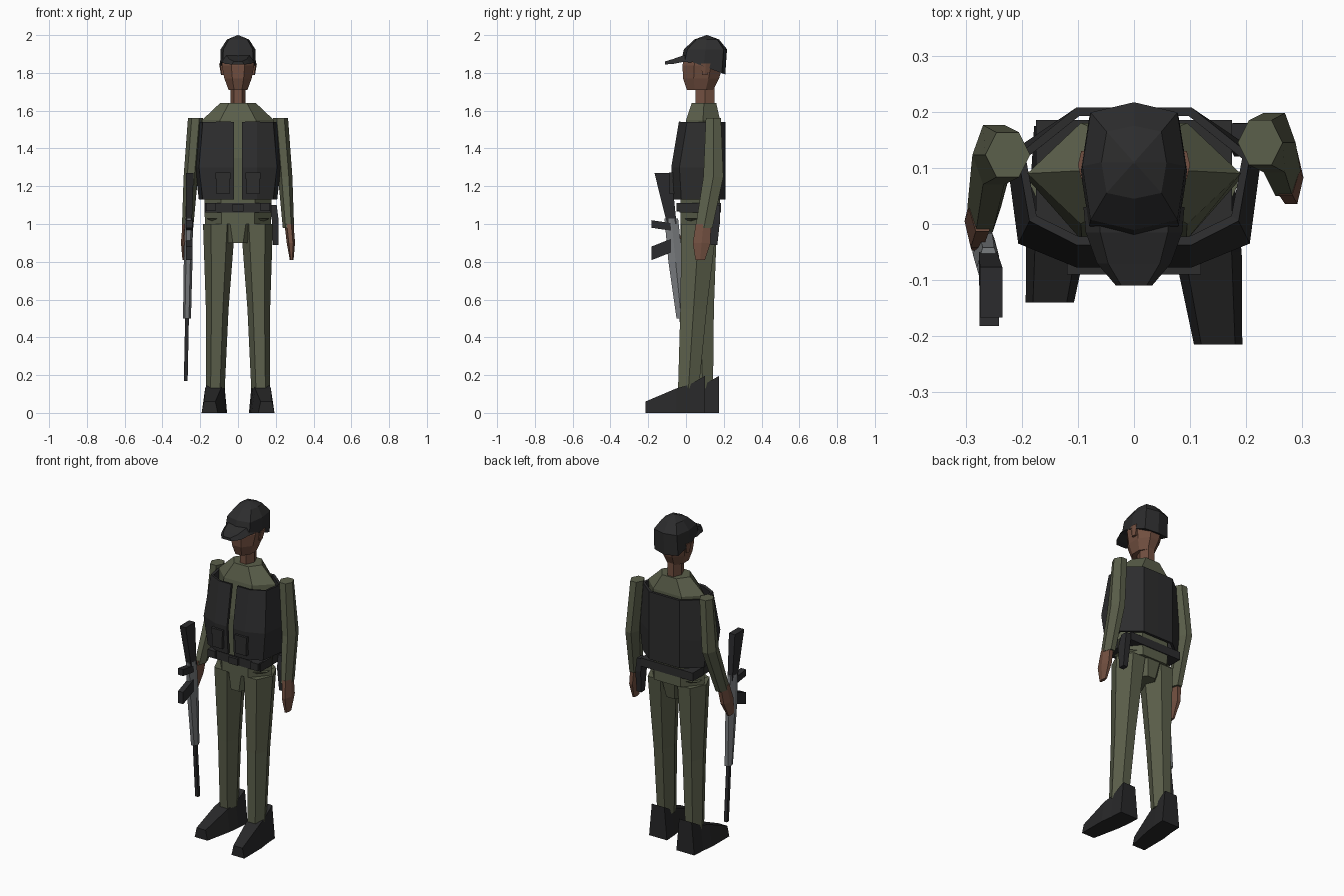
import bpy
import bmesh
from math import cos, sin, tau, copysign

default_cube = bpy.data.objects.get("Cube")
if default_cube:
    bpy.data.objects.remove(default_cube)


def material(name, red, green, blue):
    mat = bpy.data.materials.new(name)
    mat.use_nodes = True
    colour = (red, green, blue, 1)
    mat.diffuse_color = colour
    mat.node_tree.nodes["Principled BSDF"].inputs["Base Color"].default_value = colour
    return mat


olive = material("olive_cloth", .105, .115, .07)
fabric = material("dark_fabric", .026, .026, .027)
leather = material("boot_leather", .021, .021, .022)
skin = material("brown_skin", .17, .08, .052)
steel = material("grey_steel", .19, .2, .21)
polymer = material("black_polymer", .024, .024, .026)


def outline(sides, turn=0, power=1):
    """Regular polygon fitted to a unit square; a low power makes it fuller."""
    points = []
    for k in range(sides):
        angle = tau * (k + turn) / sides
        points.append([copysign(abs(f(angle)) ** power, f(angle)) for f in (cos, sin)])
    wide = max(x for x, y in points)
    deep = max(y for x, y in points)
    return [(x / wide, y / deep) for x, y in points]


square = outline(4, turn=.5)
hexagon = outline(6)
octagon = outline(8, turn=.5)
crown = outline(8, power=.5)
wedge = [(-1, -1), (1, -1), (.7, 1), (-.7, 1)]


def finish(name, mat, bm):
    bmesh.ops.recalc_face_normals(bm, faces=bm.faces)
    mesh = bpy.data.meshes.new(name)
    bm.to_mesh(mesh)
    bm.free()
    mesh.materials.append(mat)
    part = bpy.data.objects.new(name, mesh)
    bpy.context.scene.collection.objects.link(part)
    return part


def bridge(bm, rows, closed):
    """Join neighbouring rows of vertices with quads."""
    for low, high in zip(rows, rows[1:]):
        count = len(low)
        for k in range(count if closed else count - 1):
            n = (k + 1) % count
            bm.faces.new((low[k], low[n], high[n], high[k]))


def loft(name, mat, shape, *sections, forward=False, tilt=0):
    """Sections are centre, centre, half size, half size, position along z (or y)."""
    bm = bmesh.new()
    rows = []
    for a, b, wide, deep, along in sections:
        slope = 0 if rows else tilt
        row = []
        for u, v in shape:
            x, other, place = a + u * wide, b + v * deep, along + slope * v
            row.append(bm.verts.new((x, place, other) if forward else (x, other, place)))
        rows.append(row)
    bridge(bm, rows, closed=True)
    bm.faces.new(rows[0])
    bm.faces.new(rows[-1])
    return finish(name, mat, bm)


def block(name, mat, x, y, z, wide, deep, tall):
    loft(name, mat, square, (x, y, wide, deep, z - tall), (x, y, wide, deep, z + tall))


# Shirt, trouser seat and belt
loft("shirt", olive, hexagon,
     (0, .075, .175, .105, 1), (0, .075, .185, .105, 1.35),
     (0, .09, .19, .09, 1.55), (0, .095, .095, .065, 1.64))
loft("trouser_seat", olive, octagon,
     (0, .06, .065, .09, .9), (0, .07, .1, .1, 1), (0, .075, .17, .105, 1.03))
block("belt", fabric, 0, .075, 1.085, .175, .11, .025)
block("belt_buckle", fabric, 0, -.04, 1.085, .03, .01, .02)

# Vest: open wrap with a slit down the front, thickened
bm = bmesh.new()
rows = []
back = .2
for z, wide, front in ((1.13, .18, -.06), (1.3, .2, -.07), (1.54, .18, -.03)):
    half = [(.02, front), (.1, front), (wide, front + .04),
            (wide + .02, .12), (.1, back), (0, back)]
    mirrored = [(-x, y) for x, y in reversed(half[:-1])]
    rows.append([bm.verts.new((x, y, z)) for x, y in half + mirrored])
bridge(bm, rows, closed=False)
vest = finish("vest", fabric, bm)
thickness = vest.modifiers.new("thickness", "SOLIDIFY")
thickness.thickness = .016
thickness.offset = 0

# Neck, head and cap with a sloping rim
loft("neck", skin, hexagon, (0, .1, .04, .05, 1.61), (0, .1, .04, .05, 1.74))
loft("head", skin, octagon,
     (0, .075, .05, .07, 1.71), (0, .08, .072, .095, 1.77),
     (0, .088, .086, .107, 1.84), (0, .1, .085, .1, 1.91))
loft("cap_crown", fabric, crown,
     (0, .093, .095, .115, 1.835), (0, .103, .092, .114, 1.925),
     (0, .11, .058, .065, 1.977), (0, .11, .002, .002, 2), tilt=-.043)
loft("cap_brim", fabric, wedge,
     (0, 1.875, .09, .02, .03), (0, 1.875, .086, .017, -.015),
     (0, 1.86, .066, .013, -.07), (0, 1.853, .032, .008, -.11), forward=True)


def build_side(label, side, stride, reach):
    """Ear, arm, leg and pouches; stride moves the foot back, reach the hand forward."""
    loft(label + "_ear", skin, hexagon,
         (side * .08, .1, .01, .015, 1.79), (side * .088, .105, .012, .025, 1.85))
    loft(label + "_sleeve", olive, hexagon,
         (side * .267, .095 - reach, .03, .045, .98),
         (side * .25, .145 - reach / 3, .038, .053, 1.25),
         (side * .225, .145 - reach / 3, .04, .04, 1.56))
    loft(label + "_hand", skin, hexagon,
         (side * .284, .075 - reach * 1.5, .01, .025, .81),
         (side * .28, .083 - reach * 1.2, .022, .047, .9),
         (side * .27, .092 - reach, .024, .04, 1))
    loft(label + "_trouser", olive, hexagon,
         (side * .12, .013 + stride, .05, .055, .13),
         (side * .11, .04 + stride / 2, .06, .07, .55),
         (side * .1, .07, .085, .094, 1))

    # Boot from toe to heel, each section standing on the ground
    boot = [(side * x, half_height, half_width, half_height, y + stride)
            for y, x, half_width, half_height in (
                (-.215, .15, .043, .03), (-.05, .132, .06, .065),
                (.02, .123, .06, .075), (.1, .118, .06, .098))]
    loft(label + "_boot", leather, wedge, *boot, forward=True)

    # Vest and belt pouches
    block(label + "_vest_pouch", fabric, side * .08, -.07, 1.215, .035, .017, .055)
    block(label + "_pouch_flap", fabric, side * .08, -.07, 1.255, .039, .02, .018)
    block(label + "_belt_pouch", fabric, side * .145, -.025, 1.09, .025, .025, .022)


build_side("left", side=1, stride=0, reach=0)
build_side("right", side=-1, stride=.075, reach=.065)

# Holster on the left hip
loft("holster", polymer, square,
     (.2, .148, .015, .018, .89), (.197, .15, .018, .03, 1.02), (.188, .157, .017, .022, 1.1))


def rifle_section(z, wide, deep, sag=0):
    """Section centred on the leaning line of the rifle, muzzle down."""
    return (-.28 + z / 50, .025 - z / 10 - sag, wide, deep, z)


# Rifle hanging beside the right leg
loft("rifle_stock", polymer, square, rifle_section(1, .016, .025),
     rifle_section(1.27, .02, .045, sag=.02))
loft("rifle_body", steel, hexagon, rifle_section(.5, .021, .025),
     rifle_section(.8, .023, .038), rifle_section(1.03, .021, .036))
loft("rifle_barrel", polymer, square, rifle_section(.17, .01, .01),
     rifle_section(.52, .01, .01))
for name, z, rise, half_height in (("magazine", .845, .04, .036), ("grip", 1, -.015, .02)):
    loft("rifle_" + name, polymer, square,
         (-.258, z, .017, half_height, -.182),
         (-.258, z + rise, .017, half_height, -.08), forward=True)
